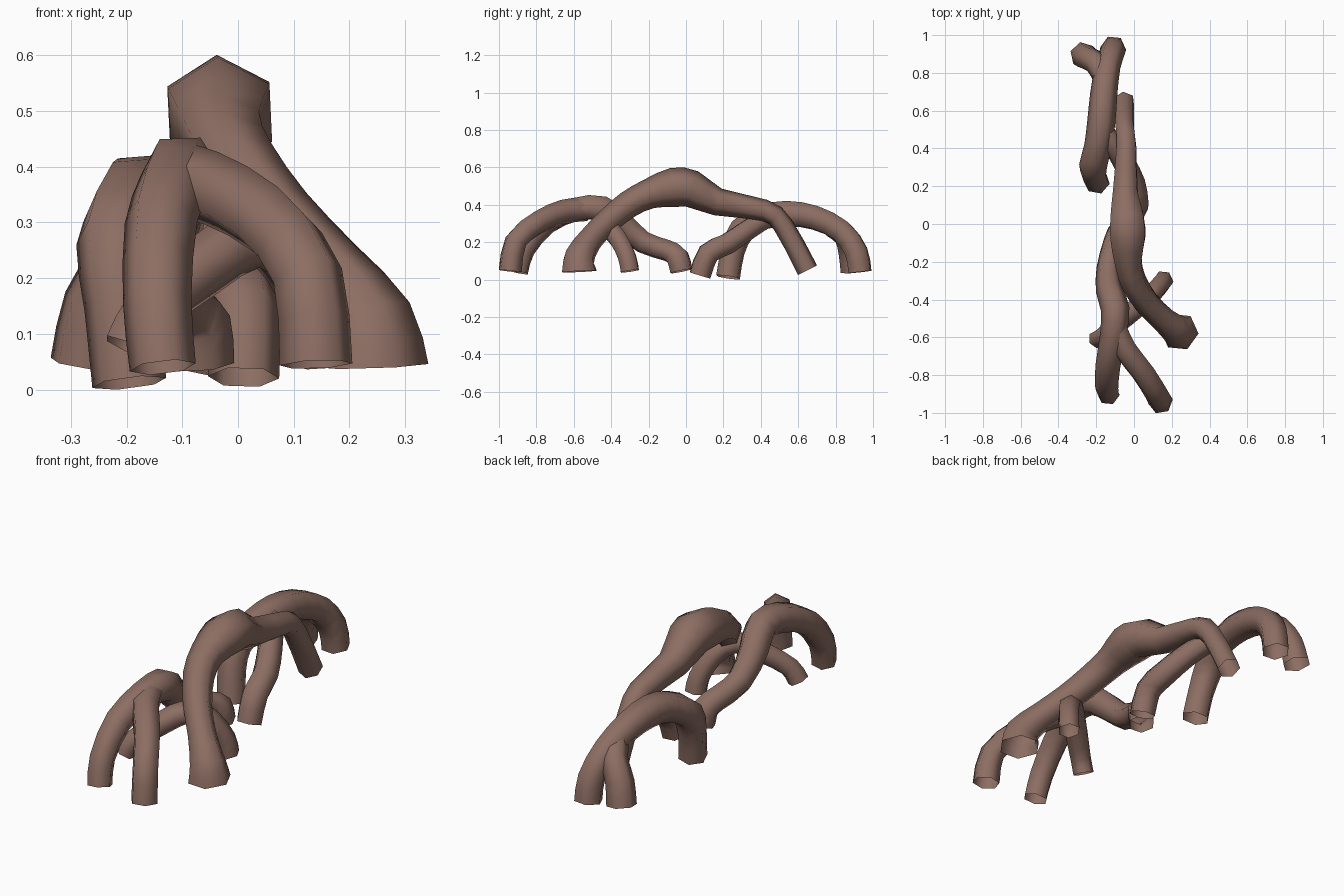
import bpy, bmesh, math
from mathutils import Vector, Quaternion

bark = bpy.data.materials.new("bark brown")
bark.diffuse_color = (0.266, 0.156, 0.125, 1)
SIDES = 6


def spline(pts):
    """Catmull-Rom through (x, y, z, radius) points, one extra ring per span."""
    p = [Vector(q) for q in pts]
    p = [2 * p[0] - p[1]] + p + [2 * p[-1] - p[-2]]
    out = []
    for i in range(1, len(p) - 2):
        a, b, c, d = p[i - 1:i + 3]
        out += [b.copy(), (9 * (b + c) - a - d) / 16]
    return out + [p[-2].copy()]


def root(name, pts):
    """Open-ended six-sided tube swept along a smooth path."""
    ring_pts = spline(pts)
    pos = [Vector(q[:3]) for q in ring_pts]
    bm = bmesh.new()
    rings, prev, side = [], None, None
    for i, c in enumerate(pos):
        t = (pos[min(i + 1, len(pos) - 1)] - pos[max(i - 1, 0)]).normalized()
        if prev is None:
            side = t.cross(Vector((0.1, 1, 0))).normalized()
        else:
            side = prev.rotation_difference(t) @ side
        prev = t
        rings.append([bm.verts.new(c + Quaternion(t, k * 2 * math.pi / SIDES) @ side * ring_pts[i][3])
                      for k in range(SIDES)])
    for r, s in zip(rings, rings[1:]):
        for k in range(SIDES):
            n = (k + 1) % SIDES
            bm.faces.new((r[k], r[n], s[n], s[k]))
    me = bpy.data.meshes.new(name)
    bm.to_mesh(me)
    bm.free()
    me.materials.append(bark)
    ob = bpy.data.objects.new(name, me)
    bpy.context.collection.objects.link(ob)
    bpy.ops.object.select_all(action='DESELECT')
    ob.select_set(True)
    bpy.context.view_layer.objects.active = ob
    bpy.ops.object.shade_smooth_by_angle(angle=math.radians(62))
    return ob


# tall middle arch
root("middle_arch", [
    (0.24, -0.57, 0.043, .102), (0.23, -0.567, 0.12, .086), (0.16, -0.51, 0.215, .068),
    (0.07, -0.42, 0.31, .068), (0.0, -0.31, 0.4, .073), (-0.03, -0.2, 0.457, .08),
    (-0.032, -0.07, 0.492, .105), (-0.035, 0.03, 0.485, .1),
    (-0.045, 0.17, 0.415, .074), (-0.04, 0.42, 0.37, .058), (-0.05, 0.52, 0.29, .055),
    (-0.052, 0.65, 0.05, .057)])

# front arch with its back foot and two front legs
root("front_arch", [
    (-0.135, -0.9, 0.04, .06), (-0.145, -0.865, 0.16, .062), (-0.138, -0.75, 0.30, .066),
    (-0.11, -0.59, 0.375, .07), (-0.1, -0.45, 0.38, .076), (-0.13, -0.35, 0.305, .072),
    (-0.135, -0.23, 0.2, .064), (-0.105, -0.1, 0.155, .06), (-0.078, -0.045, 0.12, .066),
    (-0.07, -0.025, 0.045, .064)])
root("front_leg", [
    (-0.11, -0.53, 0.378, .066), (-0.05, -0.66, 0.362, .066), (0.05, -0.79, 0.305, .065),
    (0.125, -0.91, 0.205, .064), (0.14, -0.94, 0.045, .066)])

# small arch crossing under the front
root("low_cross_arch", [
    (0.155, -0.3, 0.045, .054), (0.145, -0.315, 0.12, .054), (0.1, -0.365, 0.22, .055),
    (0.03, -0.43, 0.275, .057), (-0.07, -0.515, 0.215, .055), (-0.16, -0.59, 0.14, .05),
    (-0.195, -0.61, 0.075, .05)])

# rear arch, its side leg and its inner leg
root("rear_arch", [
    (-0.11, 0.93, 0.04, .068), (-0.115, 0.91, 0.15, .068), (-0.14, 0.83, 0.26, .068),
    (-0.16, 0.69, 0.33, .072), (-0.173, 0.54, 0.353, .075), (-0.192, 0.41, 0.332, .072),
    (-0.218, 0.3, 0.265, .074), (-0.21, 0.25, 0.15, .067), (-0.195, 0.225, 0.012, .068)])
root("rear_side_leg", [
    (-0.165, 0.78, 0.28, .055), (-0.2, 0.85, 0.235, .062), (-0.25, 0.88, 0.15, .067),
    (-0.27, 0.895, 0.045, .07)])
root("rear_inner_leg", [
    (-0.16, 0.5, 0.345, .05), (-0.11, 0.42, 0.32, .058), (-0.055, 0.33, 0.265, .06),
    (-0.005, 0.22, 0.19, .064), (0.01, 0.12, 0.14, .066), (0.01, 0.075, 0.022, .064)])
